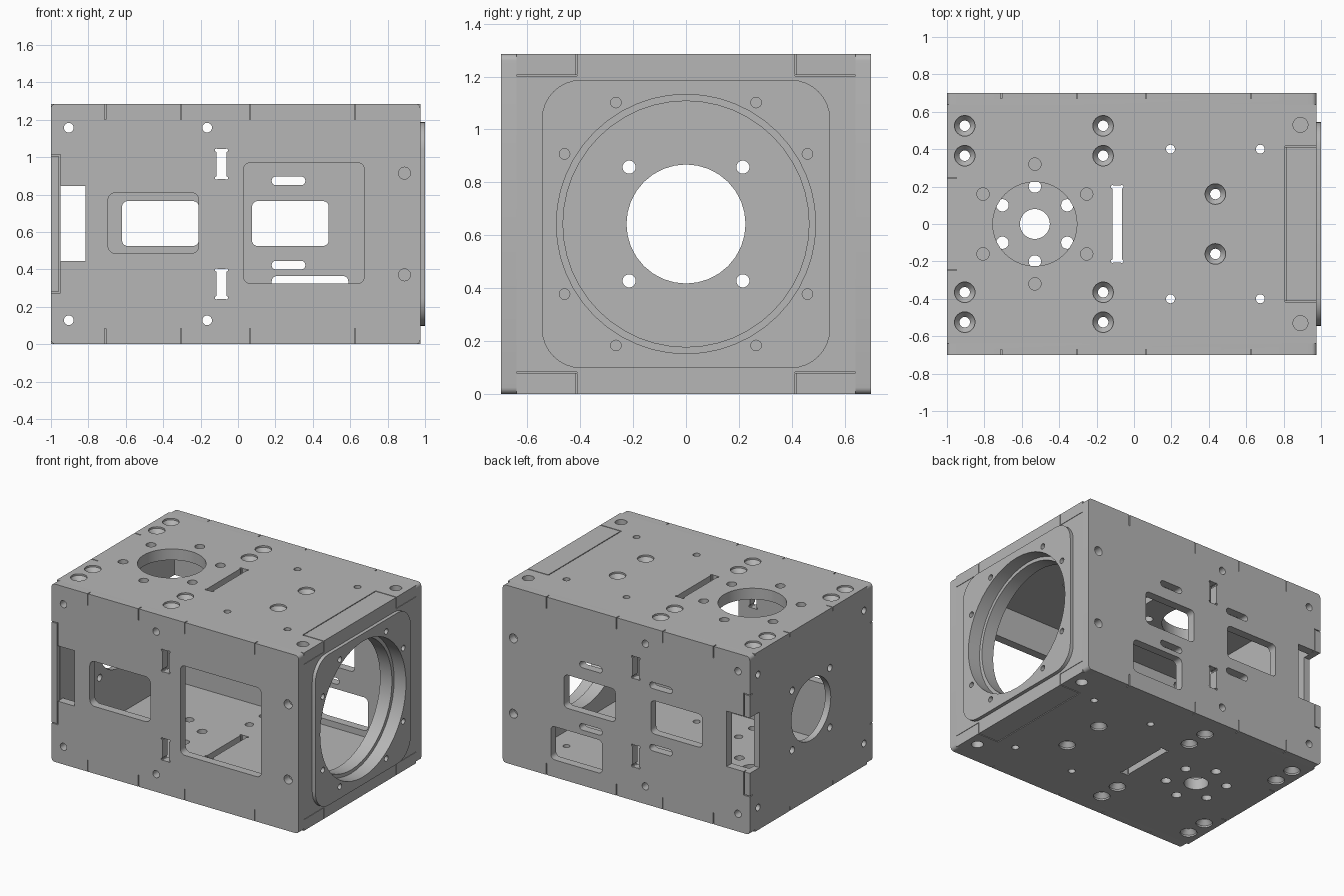
import bpy, bmesh, math
from mathutils import Vector

if "Cube" in bpy.data.objects:
    bpy.data.objects.remove(bpy.data.objects["Cube"])

# Overall size and sheet thicknesses
X0, X1, Y, H = -1.0, 0.975, 0.7, 1.285
MID = H / 2
SIDE, DECK, END, HEAD = 0.06, 0.08, 0.045, 0.165
SEAM = 0.03

grey = bpy.data.materials.new("machined_grey")
grey.use_nodes = True
GREY = (0.47, 0.47, 0.47, 1)
grey.diffuse_color = GREY
bsdf = next(n for n in grey.node_tree.nodes if n.type == "BSDF_PRINCIPLED")
bsdf.inputs["Base Color"].default_value = GREY

# Each face maps (u, v, depth inward) to model space
FACES = {
    "front": lambda u, v, d: (u, -Y + d, v),
    "back": lambda u, v, d: (u, Y - d, v),
    "top": lambda u, v, d: (u, v, H - d),
    "bottom": lambda u, v, d: (u, v, d),
    "left": lambda u, v, d: (X0 + d, u, v),
    "right": lambda u, v, d: (X1 - d, u, v),
}


def circle(u, v, r, n=32):
    return [(u + r * math.cos(2 * math.pi * i / n), v + r * math.sin(2 * math.pi * i / n)) for i in range(n)]


def rect(u0, u1, v0, v1, r=0.0, n=5):
    if r == 0:
        return [(u0, v0), (u1, v0), (u1, v1), (u0, v1)]
    pts = []
    for k, (u, v) in enumerate([(u1 - r, v1 - r), (u0 + r, v1 - r), (u0 + r, v0 + r), (u1 - r, v0 + r)]):
        for i in range(n + 1):
            a = math.pi / 2 * (k + i / n)
            pts.append((u + r * math.cos(a), v + r * math.sin(a)))
    return pts


class Panel:
    """A flat plate on one face, with a list of cuts made through it."""

    def __init__(self, name, face, outline, d0, d1):
        self.name, self.map = name, FACES[face]
        self.body, self.cuts = bmesh.new(), bmesh.new()
        self.loft(self.body, [(outline, d0), (outline, d1)])

    def loft(self, bm, rings):
        loops = [[bm.verts.new(Vector(self.map(u, v, d))) for u, v in pts] for pts, d in rings]
        n = len(loops[0])
        for a, b in zip(loops, loops[1:]):
            for i in range(n):
                bm.faces.new((a[i], a[(i + 1) % n], b[(i + 1) % n], b[i]))
        bm.faces.new(loops[0])
        bm.faces.new(loops[-1])

    def cut(self, pts, depth=0.3):
        self.loft(self.cuts, [(pts, -0.05), (pts, depth)])

    def hole(self, u, v, r, depth=0.3, n=20):
        self.cut(circle(u, v, r, n), depth)

    def countersink(self, u, v):
        self.loft(self.cuts, [(circle(u, v, r, 24), d) for r, d in
                              ((0.055, -0.01), (0.055, 0.012), (0.028, 0.045), (0.028, 0.1))])

    def dogbone(self, u0, u1, v0, v1):
        self.cut(rect(u0, u1, v0, v1))
        for u in (u0, u1):
            for v in (v0 + 0.006, v1 - 0.006):
                self.hole(u, v, 0.009, 0.29, 10)

    def seam(self, u0, u1, v0, v1, depth=SEAM):
        w = 0.003
        self.cut(rect(u0 - w, u1 + w, v0 - w, v1 + w), depth)

    def finish(self):
        made = []
        for bm, label in ((self.body, self.name), (self.cuts, self.name + "_cutter")):
            bmesh.ops.recalc_face_normals(bm, faces=bm.faces[:])
            mesh = bpy.data.meshes.new(label)
            bm.to_mesh(mesh)
            bm.free()
            ob = bpy.data.objects.new(label, mesh)
            bpy.context.scene.collection.objects.link(ob)
            made.append(ob)
        ob, cutter = made
        ob.data.materials.append(grey)
        cutter.hide_render = True
        mod = ob.modifiers.new("cuts", "BOOLEAN")
        mod.operation, mod.solver, mod.object, mod.use_self = "DIFFERENCE", "EXACT", cutter, True
        dg = bpy.context.evaluated_depsgraph_get()
        mesh = bpy.data.meshes.new_from_object(ob.evaluated_get(dg))
        ob.modifiers.clear()
        ob.data = mesh
        ob.data.name = self.name
        ob.data.materials.clear()
        ob.data.materials.append(grey)
        bpy.data.objects.remove(cutter)
        bpy.ops.object.select_all(action="DESELECT")
        ob.select_set(True)
        bpy.context.view_layer.objects.active = ob
        bpy.ops.object.shade_smooth_by_angle(angle=math.radians(30))


# Side panels: shared holes, slots and finger joints
def side_panel(face):
    p = Panel(face + "_panel", face, rect(X0, X1, 0, H, 0.025), 0, SIDE)
    for s in (-1, 1):
        for u in (-0.905, -0.165):
            p.hole(u, MID + s * 0.515, 0.026)
        p.hole(0.89, MID + s * 0.272, 0.032)
        c = MID + s * 0.32
        p.dogbone(-0.115, -0.062, c - 0.08, c + 0.08)
        edge = MID + s * (MID - DECK)
        for u in (-0.71, -0.305, 0.065, 0.625):
            p.seam(u, u, min(edge, MID + s * 0.7), max(edge, MID + s * 0.7))
        p.seam(X0 - 0.02, -0.953, MID + s * 0.365, MID + s * 0.365)
    p.seam(-0.953, -0.953, 0.28, 1.01, 0.025)
    return p


front = side_panel("front")
front.cut(rect(-0.695, -0.21, 0.485, 0.81, 0.04))
front.cut(rect(0.03, 0.675, 0.325, 0.97, 0.035))
front.cut(rect(-0.95, -0.815, 0.445, 0.845))
front.finish()

back = side_panel("back")
for u0, v0 in ((-0.62, 0.525), (0.075, 0.525), (0.18, 0.125)):
    back.cut(rect(u0, u0 + 0.41, v0, v0 + 0.24, 0.03))
for u0 in (-0.38, 0.18):
    for v0 in (0.4, 0.85):
        back.cut(rect(u0, u0 + 0.18, v0, v0 + 0.046, 0.022))
back.cut(rect(X0 - 0.05, -0.815, 0.445, 0.845))
back.finish()


# Top and bottom decks
def deck(face):
    p = Panel(face + "_panel", face, rect(X0, X1, SIDE - Y, Y - SIDE), 0, DECK)
    for s in (-1, 1):
        for u in (-0.905, -0.165):
            for v in (0.365, 0.525):
                p.countersink(u, s * v)
        p.countersink(0.435, s * 0.16)
        for u in (0.195, 0.675):
            p.hole(u, s * 0.4, 0.024)
        p.hole(0.89, s * 0.53, 0.04, 0.07)
        p.seam(X0 - 0.02, -0.953, s * 0.245, s * 0.245)
        p.seam(0.81, X1 + 0.02, s * 0.415, s * 0.415, 0.078)
    p.seam(0.81, 0.81, -0.415, 0.415, 0.025)
    p.dogbone(-0.115, -0.065, -0.205, 0.205)
    return p


top = deck("top")
top.hole(-0.53, 0, 0.225, n=40)
bottom = deck("bottom")
bottom.hole(-0.53, 0, 0.08, n=32)
for panel, radius in ((top, 0.32), (bottom, 0.2)):
    for i in range(6):
        a = math.radians(30 + 60 * i)
        panel.hole(-0.53 + radius * math.cos(a), radius * math.sin(a), 0.033)
    panel.finish()

# Rear end plate with motor opening and corner notch
left = Panel("rear_end_plate", "left", rect(SIDE - Y, Y - SIDE, DECK, H - DECK), 0, END)
left.hole(0, MID, 0.225, n=32)
for s in (-1, 1):
    for t in (-1, 1):
        left.hole(s * 0.215, MID + t * 0.215, 0.025)
        left.hole(s * 0.605, MID + t * 0.48, 0.024, 0.04)
left.cut(rect(0.59, Y, 0.445, 0.845))
left.finish()


# Bored head plate with its raised rounded flange
def bore(p):
    p.loft(p.cuts, [(circle(0, MID, r, 48), d) for r, d in
                    ((0.49, -0.06), (0.49, 0.07), (0.465, 0.07), (0.465, 0.2))])
    for i in range(4):
        for step in (30, 60):
            a = math.radians(90 * i + step)
            p.hole(0.53 * math.cos(a), MID + 0.53 * math.sin(a), 0.02, 0.1, 16)
    p.finish()


head = Panel("head_plate", "right", rect(SIDE - Y, Y - SIDE, DECK, H - DECK), 0, HEAD)
for s in (-1, 1):
    for v in (DECK, H - DECK):
        head.seam(min(s * 0.415, s * 0.64), max(s * 0.415, s * 0.64), v, v)
bore(head)
flange = Panel("head_flange", "right", rect(-0.545, 0.545, MID - 0.545, MID + 0.545, 0.15, 8), -0.025, 0)
bore(flange)
